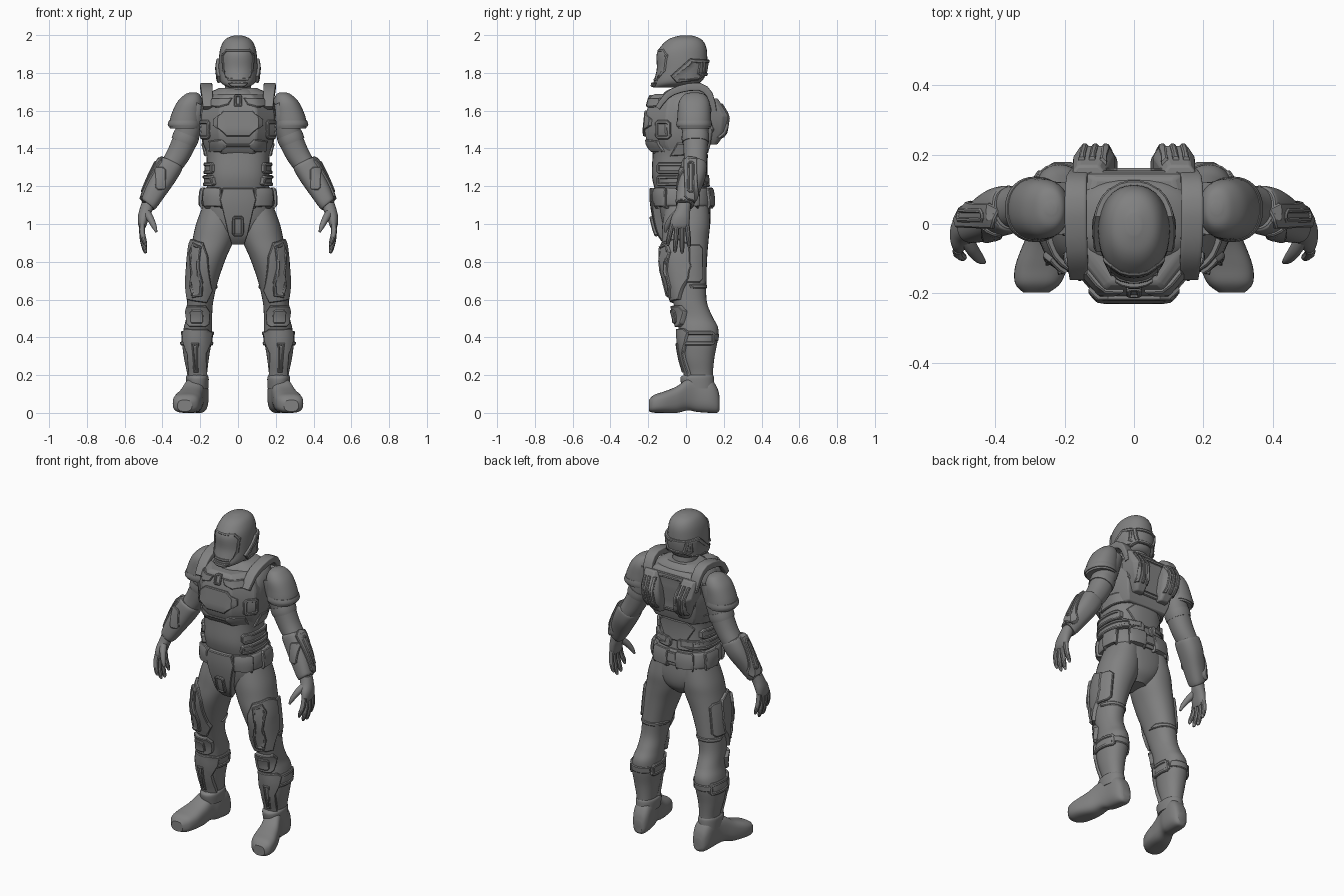
import bpy, bmesh, math
from mathutils import Vector
from mathutils.bvhtree import BVHTree

if "Cube" in bpy.data.objects:
    bpy.data.objects.remove(bpy.data.objects["Cube"])

grey = bpy.data.materials.new("armour_grey")
grey.use_nodes = True
grey.diffuse_color = (0.22, 0.22, 0.22, 1)
grey.node_tree.nodes["Principled BSDF"].inputs["Base Color"].default_value = grey.diffuse_color

X, Y, Z = Vector((1, 0, 0)), Vector((0, 1, 0)), Vector((0, 0, 1))
OCT = [(.5, -1), (.97, -.4), (1, .35), (.8, 1), (-.8, 1), (-1, .35), (-.97, -.4), (-.5, -1)]


def finish(name, bm, mirror, bevel=0):
    """Turn a bmesh into an object, with a BVH of its unmirrored surface."""
    bmesh.ops.recalc_face_normals(bm, faces=bm.faces[:])
    tree = BVHTree.FromBMesh(bm)
    me = bpy.data.meshes.new(name)
    bm.to_mesh(me)
    bm.free()
    me.materials.append(grey)
    me.polygons.foreach_set("use_smooth", [True] * len(me.polygons))
    me.set_sharp_from_angle(angle=math.radians(32))
    ob = bpy.data.objects.new(name, me)
    bpy.context.scene.collection.objects.link(ob)
    if mirror:
        ob.modifiers.new("Mirror", 'MIRROR')
    if bevel:
        b = ob.modifiers.new("Bevel", 'BEVEL')
        b.width, b.segments = bevel, 2
    return tree


def superellipse(n, sides=32):
    out = []
    for i in range(sides):
        a = math.tau * i / sides
        c, s = math.cos(a), math.sin(a)
        out.append((math.copysign(abs(c) ** (2 / n), c), math.copysign(abs(s) ** (2 / n), s)))
    return out


def loft(name, rings, n=2.2, shape=None, axis=None, ref=Y, steps=5, mirror=True, bevel=0):
    """Skin rings (x, y, z, ra, rb); rings follow the path unless a fixed axis is given."""
    shape = shape or superellipse(n)
    R = [Vector(r) for r in rings]
    path = []
    for i in range(len(R) - 1):
        a, b, c, d = R[max(i - 1, 0)], R[i], R[i + 1], R[min(i + 2, len(R) - 1)]
        for k in range(steps):
            t = k / steps
            path.append(b + (c - a) * (t / 2) + (2 * a - 5 * b + 4 * c - d) * (t * t / 2)
                        + (3 * b - a - 3 * c + d) * (t ** 3 / 2))
    path.append(R[-1])
    bm = bmesh.new()
    loops = []
    for i, p in enumerate(path):
        t = axis or (path[min(i + 1, len(path) - 1)] - path[max(i - 1, 0)]).to_3d().normalized()
        u = ref.cross(t).normalized()
        v = t.cross(u)
        loops.append([bm.verts.new(Vector(p[:3]) + u * p[3] * s + v * p[4] * q) for s, q in shape])
    for lo, hi in zip(loops, loops[1:]):
        for j in range(len(shape)):
            k = (j + 1) % len(shape)
            bm.faces.new((lo[j], lo[k], hi[k], hi[j]))
    bm.faces.new(loops[0][::-1])
    bm.faces.new(loops[-1])
    return finish(name, bm, mirror, bevel)


def stack(name, rows, **kw):
    """Horizontal rings given as (z, centre x, half width, front y, back y)."""
    return loft(name, [(x, (f + b) / 2, z, w, (b - f) / 2) for z, x, w, f, b in rows], axis=Z, **kw)


def plate(name, tree, outline, turn=0, tilt=0, at=(0, 0, 0), thick=.015, panel=0, mirror=True):
    """Armour plate: an outline projected on a surface, thickened and chamfered."""
    a, e = math.radians(turn), math.radians(tilt)
    d = Vector((math.sin(a) * math.cos(e), -math.cos(a) * math.cos(e), math.sin(e)))
    u = Vector((math.cos(a), math.sin(a), 0))
    v, at = d.cross(u), Vector(at)
    bm = bmesh.new()
    face = bm.faces.new([bm.verts.new((p, q, 0)) for p, q in outline])
    face.normal_update()
    if face.normal.z < 0:
        face.normal_flip()
    for no in (X, Y):
        vals = [no.dot(w.co) for w in bm.verts]
        count = int((max(vals) - min(vals)) / .025) + 1
        for k in range(1, count):
            co = no * (min(vals) + (max(vals) - min(vals)) * k / count)
            bmesh.ops.bisect_plane(bm, geom=bm.verts[:] + bm.edges[:] + bm.faces[:], plane_co=co, plane_no=no)
    bmesh.ops.remove_doubles(bm, verts=bm.verts[:], dist=.002)
    for w in bm.verts:
        p = at + u * w.co.x + v * w.co.y
        hit = tree.ray_cast(p + d, -d)[0] or tree.find_nearest(p)[0]
        w.co = hit - d * .008
    bm.normal_update()
    geo = bmesh.ops.extrude_face_region(bm, geom=bm.faces[:])['geom']
    for w in [g for g in geo if isinstance(g, bmesh.types.BMVert)]:
        w.co += (w.normal + d).normalized() * (thick + .004)
    top = [g for g in geo if isinstance(g, bmesh.types.BMFace)]
    bm.normal_update()
    # Even offset is left off: it can shoot corners far away on folded surfaces
    bmesh.ops.inset_region(bm, faces=top, thickness=.005, depth=.004, use_even_offset=False, use_boundary=True)
    if panel:
        bmesh.ops.inset_region(bm, faces=top, thickness=panel, use_even_offset=False, use_boundary=True)
        bmesh.ops.inset_region(bm, faces=top, thickness=.003, depth=-.006, use_even_offset=False, use_boundary=True)
    return finish(name, bm, mirror)


def sym(half):
    return half + [(-p, q) for p, q in reversed(half)]


def octo(w, h, c, x=0, y=0):
    """Rectangle with cut corners."""
    return [(x + p, y + q) for p, q in sym([(w - c, h), (w, h - c), (w, c - h), (w - c, -h)])]


# Helmet
helmet = stack("helmet", [(1.722, 0, .045, -.175, -.06), (1.75, 0, .092, -.172, .075), (1.82, 0, .103, -.155, .108),
                          (1.9, 0, .099, -.155, .112), (1.95, 0, .086, -.125, .102), (1.982, 0, .062, -.085, .075),
                          (1.998, 0, .02, -.03, .03)], mirror=False)
plate("visor", helmet, sym([(.06, 1.925), (.085, 1.895), (.08, 1.81), (.05, 1.755)]), thick=.004, panel=.009, mirror=False)
plate("chin_guard", helmet, sym([(.05, 1.748), (.03, 1.726)]), thick=.014, mirror=False)
plate("ear_guard", helmet, [(-.05, 1.75), (.06, 1.765), (.095, 1.79), (.095, 1.87), (.02, 1.875), (-.03, 1.83), (-.08, 1.785)],
      turn=90, thick=.017, panel=.012)
plate("helmet_back_band", helmet, octo(.085, .043, .012, 0, 1.828), turn=180, thick=.014, panel=.01, mirror=False)
plate("crest_ridge", helmet, [(.018, -.02), (.042, 0), (.042, .09), (.018, .09)], tilt=90, thick=.004)
loft("neck", [(0, .02, 1.6, .085, .08), (0, .01, 1.7, .07, .07), (0, 0, 1.78, .07, .07)], mirror=False)
stack("collar", [(1.64, 0, .125, -.13, .12), (1.69, 0, .105, -.12, .11), (1.715, 0, .085, -.085, .1)], mirror=False)

# Torso and chest shell
torso = stack("torso", [(1.16, 0, .165, -.158, .12), (1.25, 0, .166, -.18, .108), (1.36, 0, .168, -.177, .11),
                        (1.46, 0, .19, -.17, .13), (1.6, 0, .2, -.15, .14), (1.68, 0, .17, -.11, .13),
                        (1.72, 0, .1, -.07, .1)], n=2.6, mirror=False)
chest = stack("chest_shell", [(1.37, 0, .165, -.17, .115), (1.42, 0, .187, -.205, .13), (1.49, 0, .2, -.219, .14),
                              (1.6, 0, .197, -.208, .15), (1.67, 0, .17, -.188, .145), (1.688, 0, .14, -.17, .13)],
              shape=OCT, steps=1, mirror=False, bevel=.008)
plate("chest_plate", chest, sym([(.075, 1.6), (.125, 1.555), (.125, 1.52), (.075, 1.48), (.06, 1.465)]), thick=.012, mirror=False)
plate("chest_lower_rim", chest, sym([(.06, 1.425), (.085, 1.45), (.15, 1.44), (.15, 1.385), (.085, 1.385), (.06, 1.41)]),
      thick=.008, mirror=False)
plate("collar_plate", chest, [(.03, 1.665), (.13, 1.665), (.15, 1.62), (.1, 1.615), (.05, 1.63)], thick=.01)
plate("collar_clasp", chest, octo(.022, .03, .007, 0, 1.65), thick=.012, panel=.006, mirror=False)
plate("side_chest_plate", chest, octo(.045, .05, .015, 0, 1.5), turn=52, at=(.17, -.12, 0), thick=.01, panel=.012)
plate("rib_plate", torso, [(-.07, 1.36), (-.03, 1.43), (.09, 1.43), (.09, 1.37)], turn=85, thick=.012)
plate("waist_guard", torso, octo(.1, .03, .012, .005, 1.295), turn=70, thick=.017, panel=.01)
plate("waist_guard_lower", torso, octo(.12, .028, .01, .01, 1.23), turn=75, thick=.021, panel=.01)
plate("waist_back_plate", torso, octo(.045, .03, .01, 0, 1.225), turn=145, thick=.014)
plate("lower_back_plate", torso, sym([(.08, 1.37), (.12, 1.33), (.07, 1.24)]), turn=180, thick=.006, mirror=False)

# Shoulder straps and back units
loft("shoulder_strap", [(.16, -.15, 1.615, .014, .026), (.163, -.1, 1.68, .017, .03), (.167, -.03, 1.715, .02, .032),
                        (.168, .07, 1.727, .021, .032), (.165, .125, 1.685, .018, .03), (.155, .148, 1.6, .014, .026)],
     n=7, ref=X, steps=2)
plate("back_plate", chest, sym([(.14, 1.665), (.17, 1.62), (.16, 1.5), (.11, 1.43)]), turn=180, thick=.008, panel=.02, mirror=False)
stack_shape = [(1, -1), (1, .5), (.65, 1), (-.65, 1), (-1, .5), (-1, -1)]
pod = stack("back_pod", [(1.42, .088, .032, .1, .165), (1.49, .1, .052, .1, .215), (1.57, .115, .06, .1, .226),
                         (1.665, .132, .045, .1, .168)], shape=stack_shape, steps=1, bevel=.006)
for off in (-.03, 0, .03):
    plate("pod_fin", pod, [(off - .112, 1.635), (off - .13, 1.635), (off - .108, 1.46), (off - .09, 1.46)], turn=180, thick=.007)

# Hips and belt
pelvis = stack("pelvis", [(1.22, 0, .16, -.152, .11), (1.12, 0, .18, -.15, .125), (1.02, 0, .175, -.133, .13),
                          (.95, 0, .12, -.11, .115), (.9, 0, .05, -.06, .07)], n=2.4, mirror=False)
belt = stack("belt", [(1.095, 0, .188, -.162, .137), (1.11, 0, .194, -.168, .14), (1.175, 0, .188, -.168, .132),
                      (1.19, 0, .178, -.16, .125)], n=2.8, steps=2, mirror=False)
for turn in (48, 100, 150):
    plate("belt_pouch", belt, octo(.052, .052, .012, 0, 1.137), turn=turn, thick=.017, at=(0, -.015, 0))
plate("belt_back_plate", belt, octo(.055, .03, .01, 0, 1.145), turn=180, thick=.01, mirror=False)
groin = plate("groin_guard", pelvis, sym([(.075, 1.19), (.09, 1.13), (.05, .96), (.03, .91)]), thick=.042, mirror=False)
plate("groin_buckle", groin, octo(.03, .052, .01, 0, .99), thick=.015, panel=.006, mirror=False)

# Legs
leg = stack("leg", [(1.1, .1, .085, -.11, .12), (1, .115, .107, -.125, .127), (.92, .13, .11, -.128, .12),
                    (.82, .16, .097, -.127, .112), (.7, .185, .08, -.1, .108), (.59, .2, .069, -.07, .11),
                    (.51, .205, .068, -.045, .14), (.45, .212, .075, -.04, .17), (.38, .218, .078, -.035, .167),
                    (.29, .22, .066, -.02, .15), (.2, .216, .052, .005, .142), (.12, .215, .05, .005, .145)])
thigh = plate("thigh_plate", leg, [(-.035, .15), (.04, .17), (.08, .13), (.085, -.04), (.066, -.15), (-.03, -.165), (-.058, -.1),
                                   (-.06, .08)], turn=18, at=(.18, 0, .75), thick=.016)
plate("thigh_panel", thigh, [(-.03, .13), (.02, .15), (.045, .1), (.03, 0), (.045, -.08), (.03, -.14), (-.02, -.13), (-.03, -.06),
                             (-.015, .02)], turn=18, at=(.18, 0, .75), thick=.013, panel=.008)
plate("outer_thigh_plate", leg, octo(.055, .1, .02, .01, .79), turn=95, thick=.012)
plate("thigh_strap", leg, octo(.075, .012, .004, 0, .67), turn=180, at=(.19, 0, 0), thick=.004)
knee = plate("knee_guard", leg, sym([(.045, .06), (.058, .03), (.05, -.04), (.035, -.055)]), turn=10, at=(.208, 0, .51), thick=.022)
plate("knee_cap", knee, octo(.034, .036, .01), turn=10, at=(.208, 0, .51), thick=.01)
shin = plate("shin_plate", leg, sym([(.05, .11), (.07, .09), (.065, .04), (.045, -.02), (.04, -.14)]), turn=10,
             at=(.218, 0, .335), thick=.016)
plate("shin_ridge", shin, sym([(.02, .035), (.012, -.12)]), turn=10, at=(.22, 0, .335), thick=.008, panel=.005)
for turn in (-75, 100):
    plate("calf_cuff", leg, octo(.085, .037, .012, 0, .395), turn=turn, at=(.215, .055, 0), thick=.011, panel=.012)
plate("calf_band", leg, octo(.06, .02, .006, 0, .4), turn=180, at=(.215, 0, 0), thick=.005)

# Boots
loft("boot", [(.205, .178, .05, .025, .035), (.207, .165, .067, .042, .066), (.21, .13, .09, .054, .09),
              (.217, .06, .1, .055, .095), (.232, .01, .098, .056, .085), (.25, -.05, .07, .066, .07),
              (.267, -.12, .056, .075, .056), (.277, -.17, .048, .066, .047), (.282, -.197, .038, .038, .03)],
     n=2.8, axis=-Y, ref=Z)
stack("boot_collar", [(.13, .215, .058, -.02, .15), (.185, .215, .06, -.03, .148), (.2, .216, .053, -.01, .143)])

# Arms
stack("shoulder_pad", [(1.697, .238, .015, .03, .06), (1.685, .242, .04, -.01, .1), (1.645, .255, .067, -.038, .125),
                       (1.58, .272, .081, -.045, .132), (1.53, .28, .085, -.047, .133), (1.505, .28, .08, -.042, .128)])
stack("shoulder_rim", [(1.515, .281, .087, -.049, .135), (1.528, .283, .089, -.052, .137), (1.548, .28, .085, -.048, .134)], steps=2)
arm = loft("upper_arm", [(.21, .045, 1.64, .06, .075), (.245, .047, 1.56, .07, .076), (.275, .05, 1.46, .066, .068),
                         (.315, .05, 1.37, .062, .062), (.36, .047, 1.3, .055, .06), (.39, .04, 1.25, .045, .05)])
loft("bicep_band", [(.27, .05, 1.475, .069, .072), (.28, .05, 1.45, .07, .073), (.288, .05, 1.43, .068, .07)], steps=2)
forearm = loft("forearm", [(.35, .045, 1.325, .058, .06), (.357, .043, 1.312, .066, .068), (.39, .034, 1.255, .065, .069),
                           (.433, .012, 1.18, .057, .06), (.468, -.006, 1.115, .047, .05), (.478, -.01, 1.1, .04, .042)], n=2.5)
guard = plate("forearm_guard", forearm, octo(.035, .125, .02), turn=90, tilt=32, at=(.415, .025, 1.215), thick=.012)
plate("forearm_panel", guard, octo(.02, .09, .012), turn=90, tilt=32, at=(.415, .025, 1.215), thick=.006, panel=.006)
plate("forearm_front_plate", forearm, octo(.028, .06, .012, .02, 0), turn=0, at=(.39, 0, 1.24), thick=.008)

# Hands
loft("palm", [(.475, -.008, 1.115, .034, .036), (.487, -.017, 1.075, .035, .04), (.5, -.028, 1.035, .03, .049),
              (.506, -.034, .995, .022, .05), (.506, -.035, .975, .013, .042)], axis=Z)
for i, drop in enumerate((.885, .85, .845, .875)):
    base, tip = -.073 + .026 * i, -.095 + .037 * i
    loft("finger", [(.507, base, 1.0, .015, .014), (.507, (base + tip) / 2, (1 + drop) / 2 + .01, .015, .014),
                    (.494, tip, drop + .02, .012, .012), (.487, tip, drop, .005, .005)], steps=3, shape=superellipse(2, 10))
loft("thumb", [(.485, -.04, 1.06, .022, .02), (.465, -.075, 1.03, .019, .019), (.445, -.1, .99, .014, .014),
               (.432, -.11, .957, .006, .006)], steps=3, shape=superellipse(2, 12))
